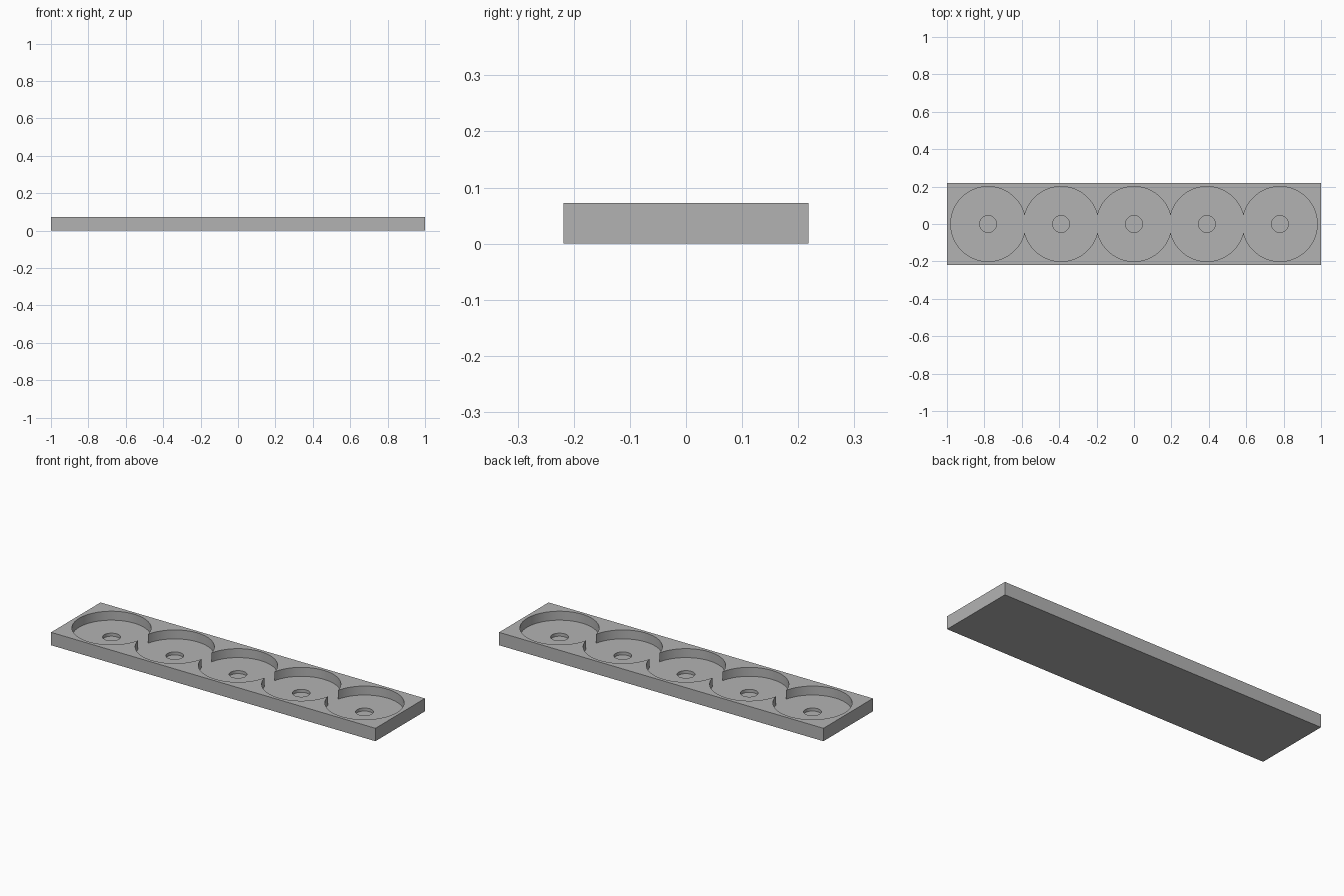
import bpy, bmesh, math

if "Cube" in bpy.data.objects:
    bpy.data.objects.remove(bpy.data.objects["Cube"])

HALF_X, HALF_Y, HEIGHT = 1.0, 0.218, 0.072
PITCH, POCKET_R, HOLE_R = 0.39, 0.2, 0.045
FLOOR_Z, HOLE_Z = 0.022, 0.005
CENTRES = [PITCH * i for i in range(-2, 3)]

grey = bpy.data.materials.new("plain grey")
grey.diffuse_color = (0.45, 0.45, 0.45, 1)
grey.use_nodes = True
grey.node_tree.nodes["Principled BSDF"].inputs["Base Color"].default_value = grey.diffuse_color


def prisms(name, outlines, z0, z1):
    """Extrude closed outlines upward into one object."""
    bm = bmesh.new()
    for pts in outlines:
        face = bm.faces.new([bm.verts.new((x, y, z0)) for x, y in pts])
        ext = bmesh.ops.extrude_face_region(bm, geom=[face])
        top = [v for v in ext["geom"] if isinstance(v, bmesh.types.BMVert)]
        bmesh.ops.translate(bm, verts=top, vec=(0, 0, z1 - z0))
    bmesh.ops.recalc_face_normals(bm, faces=bm.faces[:])
    mesh = bpy.data.meshes.new(name)
    bm.to_mesh(mesh)
    bm.free()
    mesh.materials.append(grey)
    obj = bpy.data.objects.new(name, mesh)
    bpy.context.collection.objects.link(obj)
    return obj


def arc(cx, r, a0, a1, n):
    return [(cx + r * math.cos(a0 + (a1 - a0) * i / n),
             r * math.sin(a0 + (a1 - a0) * i / n)) for i in range(n)]


# Merged outline of the overlapping round pockets, counter-clockwise
cusp = math.acos(PITCH / 2 / POCKET_R)
outline = arc(CENTRES[-1], POCKET_R, cusp - math.pi, math.pi - cusp, 80)
for cx in reversed(CENTRES[1:-1]):
    outline += arc(cx, POCKET_R, cusp, math.pi - cusp, 40)
outline += arc(CENTRES[0], POCKET_R, cusp, 2 * math.pi - cusp, 80)
for cx in CENTRES[1:-1]:
    outline += arc(cx, POCKET_R, math.pi + cusp, 2 * math.pi - cusp, 40)

# Tray block with its cutters
tray = prisms("tray", [[(-HALF_X, -HALF_Y), (HALF_X, -HALF_Y),
                        (HALF_X, HALF_Y), (-HALF_X, HALF_Y)]], 0, HEIGHT)
pockets = prisms("pocket_cutter", [outline], FLOOR_Z, HEIGHT + 0.1)
holes = prisms("hole_cutter",
               [arc(cx, HOLE_R, 0, 2 * math.pi, 48) for cx in CENTRES],
               HOLE_Z, HEIGHT + 0.05)

bpy.context.view_layer.objects.active = tray
tray.select_set(True)
for cutter in (pockets, holes):
    mod = tray.modifiers.new(cutter.name, 'BOOLEAN')
    mod.operation = 'DIFFERENCE'
    mod.solver = 'EXACT'
    mod.object = cutter
    bpy.ops.object.modifier_apply(modifier=mod.name)
for cutter in (pockets, holes):
    bpy.data.objects.remove(cutter)

bpy.ops.object.shade_smooth_by_angle(angle=math.radians(30))
